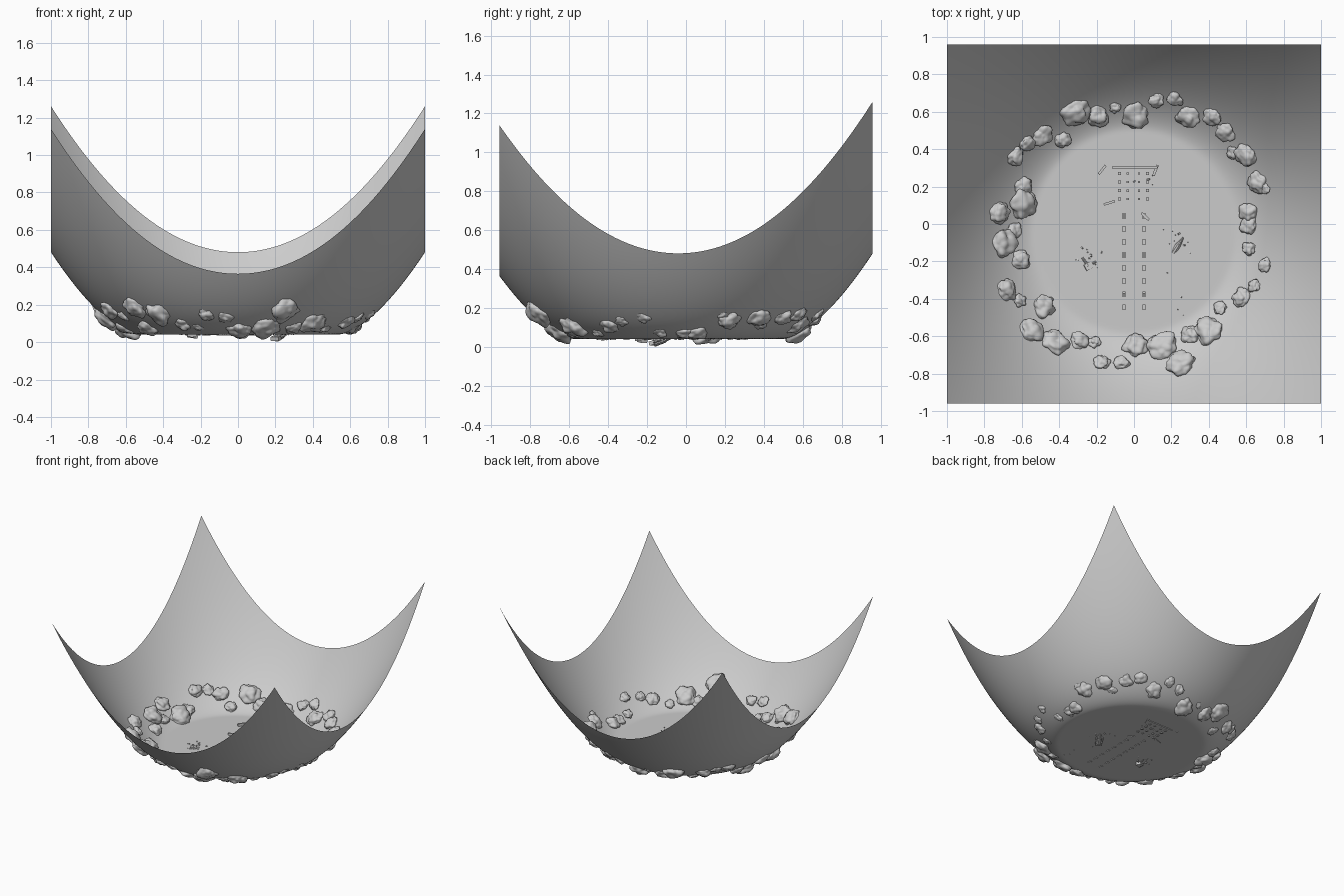
import bpy, bmesh, math, random
from mathutils import Vector, Matrix, noise

if "Cube" in bpy.data.objects:
    bpy.data.objects.remove(bpy.data.objects["Cube"])

random.seed(4)
CY = -0.04      # centre of the bowl
FLAT = 0.54     # radius of the level floor


def height(x, y):
    d = max(0.0, math.hypot(x, y - CY) - FLAT)
    return 0.041 + 1.511 * d ** 1.59


def slope_normal(x, y):
    e = 0.02
    return Vector((height(x - e, y) - height(x + e, y),
                   height(x, y - e) - height(x, y + e), 2 * e)).normalized()


def finish(name, bm, smooth=False):
    me = bpy.data.meshes.new(name)
    bm.to_mesh(me)
    bm.free()
    ob = bpy.data.objects.new(name, me)
    bpy.context.collection.objects.link(ob)
    if smooth:
        for p in me.polygons:
            p.use_smooth = True
    return ob


def box(bm, loc, size, yaw=0, pitch=0, roll=0):
    m = (Matrix.Translation(loc) @ Matrix.Rotation(yaw, 4, 'Z') @ Matrix.Rotation(pitch, 4, 'Y')
         @ Matrix.Rotation(roll, 4, 'X') @ Matrix.Diagonal((*size, 1)))
    bmesh.ops.create_cube(bm, size=1, matrix=m)


def cone(bm, loc, r1, r2, depth, yaw=0, pitch=0, seg=10):
    # tapered round part lying along its local x axis
    m = (Matrix.Translation(loc) @ Matrix.Rotation(yaw, 4, 'Z') @ Matrix.Rotation(pitch, 4, 'Y')
         @ Matrix.Rotation(math.pi / 2, 4, 'Y'))
    bmesh.ops.create_cone(bm, cap_ends=True, segments=seg, radius1=r1, radius2=r2, depth=depth, matrix=m)


# Bowl-shaped ground sheet
bm = bmesh.new()
bmesh.ops.create_grid(bm, x_segments=110, y_segments=110, size=1)
for v in bm.verts:
    v.co.y *= 0.96
    v.co.z = height(v.co.x, v.co.y)
finish("crater_ground", bm, True)

# Ring of boulders: x, y, radius
boulders = [
    (-.31, .60, .085), (-.19, .57, .07), (-.10, .62, .035), (.01, .58, .08), (.12, .66, .045),
    (.22, .67, .05), (.29, .57, .07), (.42, .57, .055), (.49, .49, .06), (.60, .37, .07),
    (.53, .38, .04), (.66, .22, .065), (.70, .19, .035), (.61, .06, .055), (.61, -.01, .055),
    (.61, -.13, .04), (.70, -.22, .042), (.64, -.33, .042), (.57, -.39, .055), (.46, -.45, .04),
    (.40, -.57, .085), (.30, -.59, .06), (.25, -.75, .085), (.15, -.65, .085), (.01, -.65, .075),
    (-.07, -.74, .05), (-.17, -.74, .05), (-.21, -.63, .035), (-.29, -.62, .055), (-.42, -.63, .085),
    (-.55, -.57, .075), (-.48, -.44, .07), (-.61, -.41, .04), (-.68, -.35, .065), (-.60, -.19, .06),
    (-.70, -.10, .085), (-.64, -.04, .05), (-.59, .11, .09), (-.59, .20, .055), (-.72, .06, .065),
    (-.63, .36, .055), (-.57, .43, .045), (-.49, .47, .065), (-.38, .45, .045)]
for i, (x, y, r) in enumerate(boulders):
    bm = bmesh.new()
    bmesh.ops.create_icosphere(bm, subdivisions=4, radius=1)
    off = Vector((i * 7.3, i * 3.1, i * 1.7))
    for v in bm.verts:
        n = v.co.normalized()
        big = noise.noise(n * 1.2 + off)
        lump = noise.voronoi(n * 1.7 + off)[0][0]
        v.co = n * (1.08 + 0.3 * big - 0.3 * lump)
        v.co.z *= 0.66
    far = max(v.co.xy.length for v in bm.verts)
    rot = slope_normal(x, y).to_track_quat('Z', 'Y').to_matrix().to_4x4()
    bm.transform(Matrix.Translation((x, y, height(x, y) + 0.012)) @ rot
                 @ Matrix.Rotation(random.uniform(0, 6.28), 4, 'Z') @ Matrix.Scale(r * 1.06 / far, 4))
    finish("boulder_%02d" % (i + 1), bm, True)

G = 0.041
# Two rows of low pillar stumps along the avenue
bm = bmesh.new()
for s in (-1, 1):
    for k in range(8):
        y = 0.043 - 0.0697 * k
        box(bm, (s * 0.054, y, G + 0.004), (0.016, 0.031, 0.018))
        if k in (0, 3, 6):
            box(bm, (s * 0.054, y, G + 0.016), (0.011, 0.015, 0.012))
finish("avenue_stumps", bm)

# Ruined hall: grid of small column bases
bm = bmesh.new()
for x in (-0.077, -0.033, 0.027, 0.072):
    for y in (0.27, 0.225, 0.178, 0.133):
        w = 0.012 if abs(x) < 0.05 else 0.016
        box(bm, (x, y, G + 0.005), (w, w, 0.022))
finish("column_bases", bm)

# Broken walls and fallen beams
bm = bmesh.new()
box(bm, (0.005, 0.302, G + 0.012), (0.24, 0.014, 0.035))
box(bm, (-0.17, 0.29, G + 0.008), (0.06, 0.013, 0.025), 0.9)
box(bm, (0.115, 0.287, G + 0.008), (0.062, 0.014, 0.025), 1.2)
box(bm, (-0.132, 0.113, G + 0.006), (0.062, 0.013, 0.02), 0.3)
box(bm, (0.06, 0.04, G + 0.006), (0.055, 0.014, 0.02), -0.75)
finish("broken_walls", bm)

# Large wreck, half buried in the floor
bm = bmesh.new()
yaw = math.radians(57)
d = Vector((math.cos(yaw), math.sin(yaw), 0))
n = Vector((-d.y, d.x, 0))
c = Vector((0.222, -0.135, G - 0.012))
cone(bm, c, 0.020, 0.016, 0.065, yaw, -0.25)
cone(bm, c + d * 0.05 + Vector((0, 0, 0.013)), 0.015, 0.004, 0.05, yaw, -0.25)
box(bm, c - d * 0.035 - Vector((0, 0, 0.009)), (0.03, 0.05, 0.022), yaw, -0.25)
for s in (-1, 1):
    box(bm, c + n * s * 0.024, (0.05, 0.01, 0.006), yaw, -0.25, s * 0.4)
finish("large_wreck", bm)

# Small wreck with bent arms
bm = bmesh.new()
c = Vector((-0.242, -0.225, G - 0.004))
box(bm, c, (0.045, 0.036, 0.028), 0.5, 0.15)
cone(bm, c + Vector((-0.018, 0.022, 0.006)), 0.008, 0.006, 0.055, 2.2, 0.1)
cone(bm, c + Vector((0.022, 0.015, 0.004)), 0.007, 0.005, 0.04, 0.5)
box(bm, c + Vector((-0.006, -0.024, 0)), (0.05, 0.012, 0.014), 0.35)
finish("small_wreck", bm)

# Scattered debris
bm = bmesh.new()
for cx, cy, spread, count in ((0.22, -0.12, 0.1, 14), (-0.25, -0.18, 0.06, 12), (0.06, 0.25, 0.05, 5),
                              (0.23, -0.42, 0.06, 3)):
    for _ in range(count):
        s = random.uniform(0.005, 0.01)
        box(bm, (random.gauss(cx, spread * 0.6), random.gauss(cy, spread * 0.7), G + 0.002),
            (s, s * 0.8, s), random.uniform(0, 3), random.uniform(0, 1))
finish("debris", bm)
